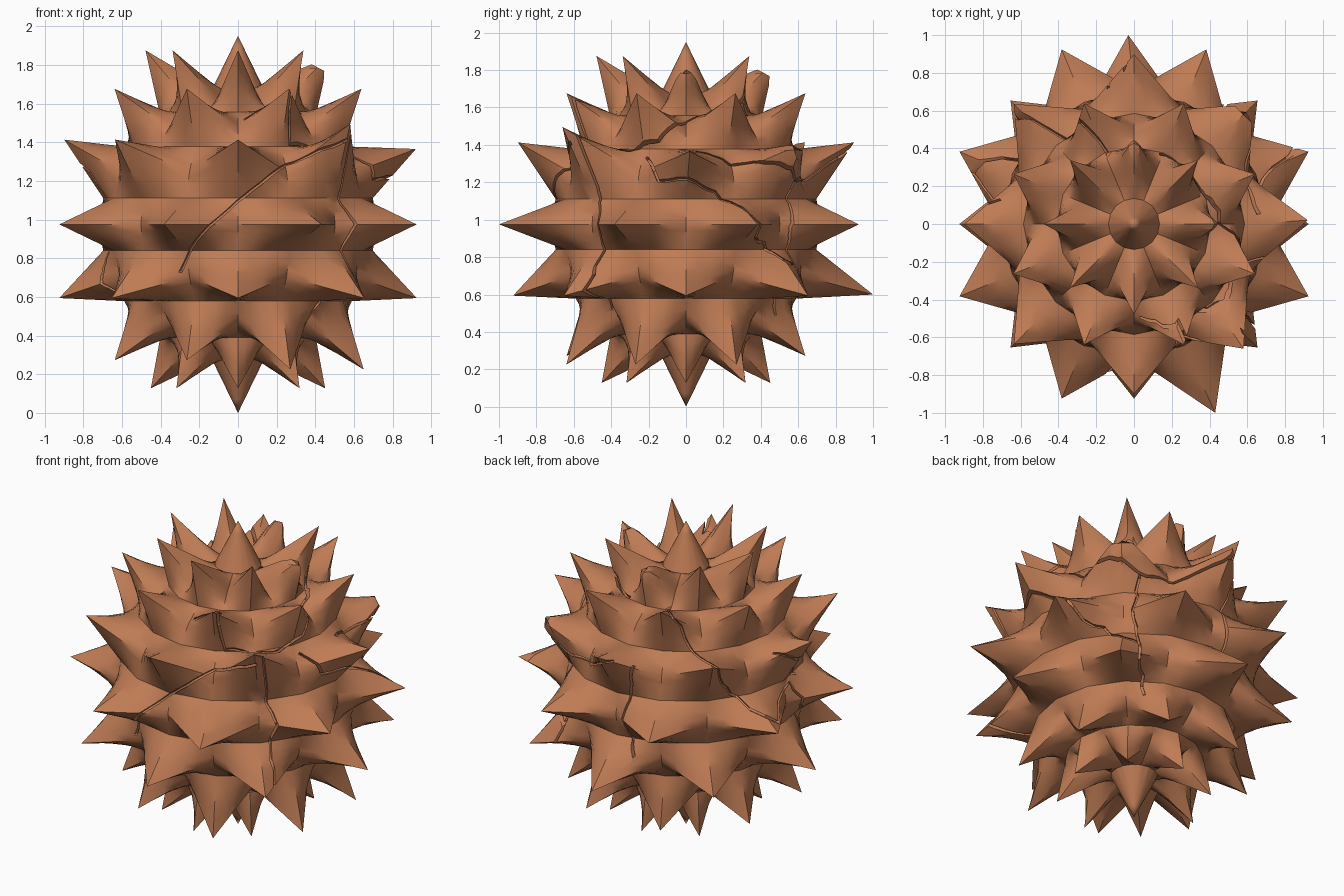
import bpy, bmesh, math, random
from mathutils import Vector
from mathutils.bvhtree import BVHTree

if "Cube" in bpy.data.objects:
    bpy.data.objects.remove(bpy.data.objects["Cube"])

random.seed(4)
CENTRE = Vector((0, 0, 0.975))
CORE = 0.71          # radius of the valleys between spikes
SEG = 16


def polar(az, lat, r=1.0):
    a, l = math.radians(az), math.radians(lat)
    return Vector((math.cos(a) * math.cos(l), math.sin(a) * math.cos(l), math.sin(l))) * r


# Rings from top to bottom: (valley latitude, spike latitude, spike radius, offset)
# valley-only rings have no spike
rings = [(79,), (66, 62, 1.02, 0), (55,), (45, 45.4, 0.985, 1), (34.5,),
         (22.5, 26, 1.0, 0), (11,), (0, 0, 1.0, 1), (-11,),
         (-22.5, -22.4, 1.0, 0), (-34,), (-45, -45.5, 0.985, 1), (-55.5,),
         (-66, -62, 0.96, 0), (-79,)]

# Spikes that lean away from the regular pattern: (ring, segment) -> tip
special = {(5, 14): Vector((0.58, -0.66, 0.52)), (5, 0): Vector((0.92, 0.02, 0.39)),
           (7, 13): Vector((0.43, -1.0, 0.0)), (9, 4): Vector((-0.03, 1.0, -0.375)),
           (11, 15): Vector((0.65, -0.27, -0.75)), (11, 1): Vector((0.65, 0.27, -0.75)),
           (11, 13): Vector((0.27, -0.64, -0.75))}

# Spiky ball: sphere grid with alternate vertices pulled out
bm = bmesh.new()
rows = []
for i, ring in enumerate(rings):
    row = []
    for j in range(SEG):
        az = j * 360 / SEG
        if len(ring) > 1 and j % 2 == ring[3]:
            p = special.get((i, j), polar(az, ring[1], ring[2]))
        else:
            p = polar(az, ring[0], CORE)
        row.append(bm.verts.new(p))
    rows.append(row)
top = bm.verts.new((0, 0, 0.975))
bottom = bm.verts.new((0, 0, -0.975))
for j in range(SEG):
    k = (j + 1) % SEG
    bm.faces.new((top, rows[0][j], rows[0][k]))
    bm.faces.new((bottom, rows[-1][k], rows[-1][j]))
    for a, b in zip(rows, rows[1:]):
        bm.faces.new((a[j], b[j], b[k], a[k]))
bmesh.ops.subdivide_edges(bm, edges=bm.edges[:], cuts=3, use_grid_fill=True)

# Broken tips: flatten a few spikes
for az, lat in ((0, 62), (90, 62), (45, 26)):
    n = polar(az, lat)
    for v in bm.verts:
        if (v.co - n).length < 0.2:
            v.co -= n * max(0.0, v.co.dot(n) - 0.91)
bmesh.ops.recalc_face_normals(bm, faces=bm.faces[:])
tree = BVHTree.FromBMesh(bm)


def make_object(name, mesh_bm):
    me = bpy.data.meshes.new(name)
    mesh_bm.to_mesh(me)
    mesh_bm.free()
    ob = bpy.data.objects.new(name, me)
    bpy.context.collection.objects.link(ob)
    ob.location = CENTRE
    return ob


ball = make_object("spiky_ball", bm)
mat = bpy.data.materials.new("clay")
mat.diffuse_color = (0.52, 0.20, 0.09, 1)
mat.use_nodes = True
mat.node_tree.nodes["Principled BSDF"].inputs["Base Color"].default_value = mat.diffuse_color
ball.data.materials.append(mat)


# Crack cutter: thin radial blade that follows the surface
def crack_cutter(points, half=0.007, depth=0.03):
    dirs = []
    for (a0, l0), (a1, l1) in zip(points, points[1:]):
        n = max(2, int(math.hypot(a1 - a0, l1 - l0) / 4))
        for s in range(n):
            t = s / n
            jit = random.uniform(-0.8, 0.8)
            dirs.append(polar(a0 + (a1 - a0) * t + jit, l0 + (l1 - l0) * t + jit))
    dirs.append(polar(*points[-1]))
    radii = [tree.ray_cast(d * 2, -d)[0].length for d in dirs]
    b = bmesh.new()
    prev = None
    last = len(dirs) - 1
    for i, d in enumerate(dirs):
        lo, hi = max(0, i - 1), min(last, i + 1)
        side = d.cross(dirs[hi] - dirs[lo]).normalized() * half
        r = radii[i] - depth
        quad = [b.verts.new(p) for p in
                (d * r - side, d * r + side, d * 1.2 + side, d * 1.2 - side)]
        if prev is None:
            b.faces.new(quad)
        else:
            for k in range(4):
                m = (k + 1) % 4
                b.faces.new((prev[k], prev[m], quad[m], quad[k]))
        prev = quad
    b.faces.new(prev[::-1])
    bmesh.ops.recalc_face_normals(b, faces=b.faces[:])
    return make_object("crack_cutter", b)


# Crack paths as (azimuth, latitude); front is azimuth -90
cracks = [
    [(-47, 28), (-67, 26), (-90, 10), (-110, -10), (-116, -20)],
    [(-45, 30), (-42, 15), (-38, 0), (-40, -20), (-46, -40)],
    [(-20, 30), (-12, 18), (5, 17), (20, 10), (28, -5), (53, -18)],
    [(-86, 48), (-66, 48), (-62, 36), (-35, 33), (-15, 37), (0, 50), (35, 58), (70, 56)],
    [(110, 55), (130, 35), (150, 10), (162, 0), (184, 9), (192, -12), (196, -30)],
    [(170, 27), (183, 19), (191, 10)],
    [(100, 25), (95, 0), (101, -17)],
    [(5, 31), (30, 25), (52, 18), (75, 20), (94, 26)],
    [(52, 17), (50, 0), (52, -20), (56, -40)],
]

bpy.ops.object.select_all(action='DESELECT')
bpy.context.view_layer.objects.active = ball
ball.select_set(True)
for path in cracks:
    cutter = crack_cutter(path)
    cutter.hide_render = True
    mod = ball.modifiers.new("crack", 'BOOLEAN')
    mod.operation = 'DIFFERENCE'
    mod.solver = 'EXACT'
    mod.object = cutter
    bpy.ops.object.modifier_apply(modifier=mod.name)
    bpy.data.objects.remove(cutter)

bpy.ops.object.shade_smooth_by_angle(angle=math.radians(30))
